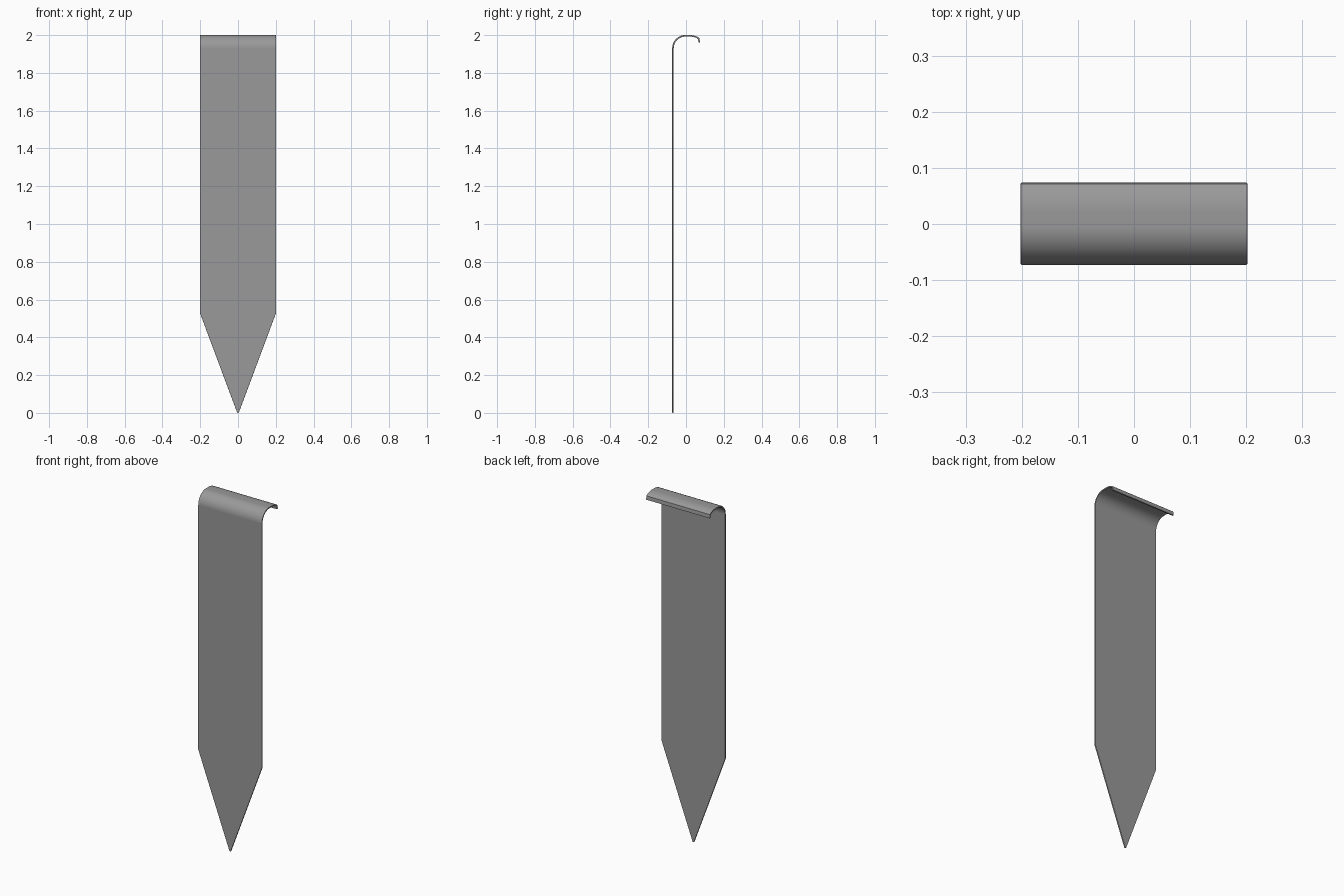
import bpy, bmesh
from math import sin, cos, pi

if "Cube" in bpy.data.objects:
    bpy.data.objects.remove(bpy.data.objects["Cube"])

T = 0.008          # sheet thickness
HW = 0.202         # half width
FRONT_Y = -0.069   # mid-plane of the blade
TOP = 1.996        # mid-plane of the hook top


def arc(cy, cz, ry, rz, a0, a1, n):
    """Points of an elliptical arc in the yz plane."""
    return [(cy + ry * cos(a0 + (a1 - a0) * i / n),
             cz + rz * sin(a0 + (a1 - a0) * i / n)) for i in range(n + 1)]


# Side profile as (half width, y, z): pointed tip, straight blade, curled hook, lip
rows = [(0.004, FRONT_Y, 0.0), (HW, FRONT_Y, 0.53)]
hook = arc(-0.005, 1.93, 0.064, TOP - 1.93, pi, pi / 2, 12)
hook += arc(0.020, 1.966, 0.055, TOP - 1.966, pi / 2, pi / 6, 8)
hook.append((0.070, 1.961))
rows += [(HW, y, z) for y, z in hook]

# Skin the rows into a sheet
bm = bmesh.new()
pairs = [[bm.verts.new((s * w, y, z)) for s in (-1, 1)] for w, y, z in rows]
for (a, b), (c, d) in zip(pairs, pairs[1:]):
    bm.faces.new((a, b, d, c))
mesh = bpy.data.meshes.new("pointed_strip")
bm.to_mesh(mesh)
bm.free()
strip = bpy.data.objects.new("pointed_strip", mesh)
bpy.context.collection.objects.link(strip)

# Dark grey metal
metal = bpy.data.materials.new("dark_grey")
metal.diffuse_color = (0.32, 0.32, 0.32, 1)
metal.use_nodes = True
metal.node_tree.nodes["Principled BSDF"].inputs["Base Color"].default_value = metal.diffuse_color
mesh.materials.append(metal)

# Sheet thickness and softened rims
solid = strip.modifiers.new("thickness", 'SOLIDIFY')
solid.thickness = T
solid.offset = 0
solid.use_even_offset = True
bevel = strip.modifiers.new("rim", 'BEVEL')
bevel.width = 0.002
bevel.segments = 2
bevel.limit_method = 'ANGLE'
bevel.angle_limit = pi / 3

# Apply, then smooth the curl while keeping the faces flat
bpy.context.view_layer.objects.active = strip
strip.select_set(True)
for name in ("thickness", "rim"):
    bpy.ops.object.modifier_apply(modifier=name)
bpy.ops.object.shade_smooth_by_angle(angle=pi / 6)
normals = strip.modifiers.new("flat_shading", 'WEIGHTED_NORMAL')
normals.keep_sharp = True
